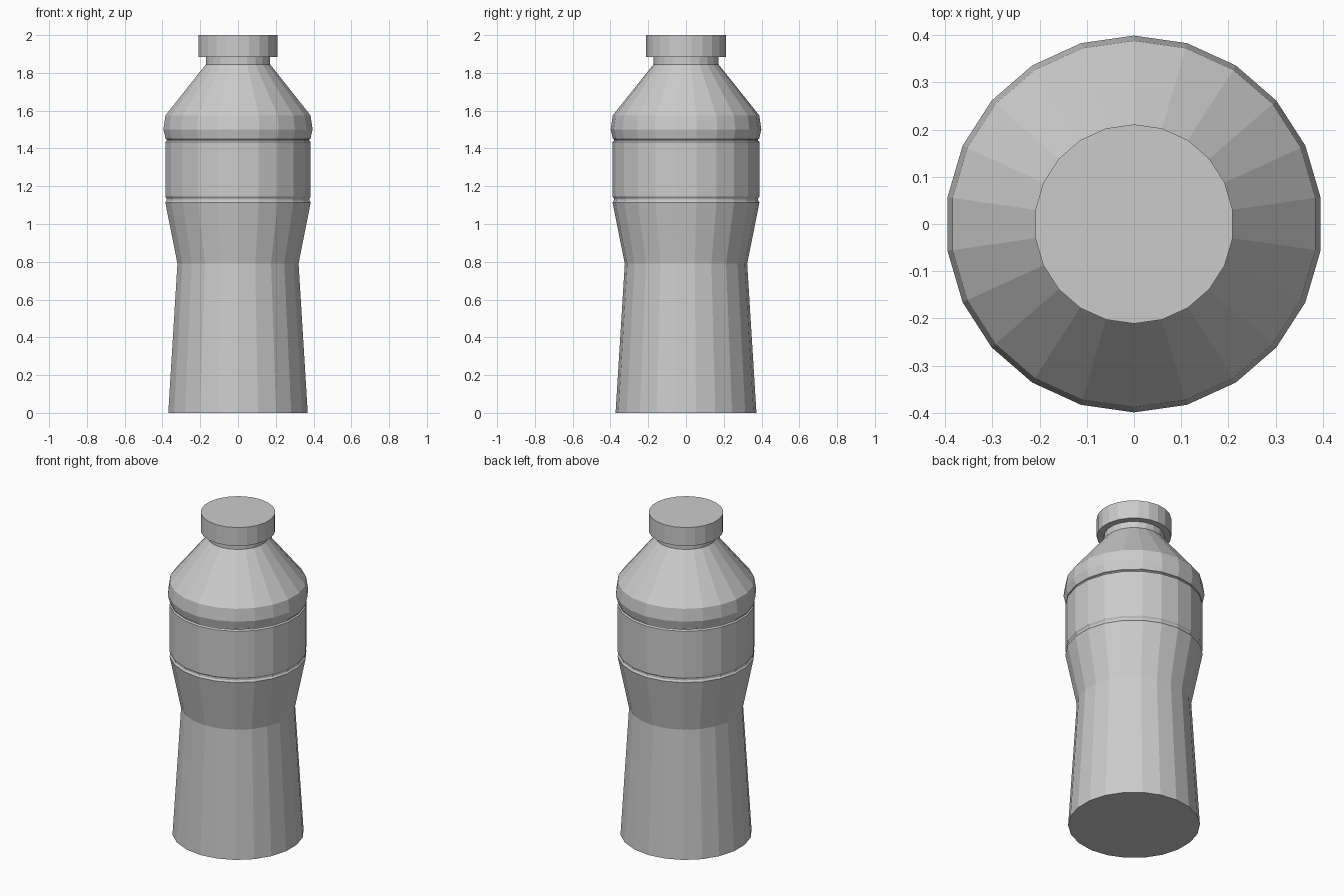
import bpy, bmesh, math

if "Cube" in bpy.data.objects:
    bpy.data.objects.remove(bpy.data.objects["Cube"])

SIDES = 22


def lathe(name, profile, cap_bottom=False, cap_top=False):
    """Revolve (radius, z) points into a flat-faced shell."""
    bm = bmesh.new()
    rings = []
    for r, z in profile:
        ring = []
        for i in range(SIDES):
            a = math.pi / 2 + 2 * math.pi * i / SIDES
            ring.append(bm.verts.new((r * math.cos(a), r * math.sin(a), z)))
        rings.append(ring)
    for lo, hi in zip(rings, rings[1:]):
        for i in range(SIDES):
            j = (i + 1) % SIDES
            bm.faces.new((lo[i], lo[j], hi[j], hi[i]))
    if cap_bottom:
        bm.faces.new(rings[0][::-1])
    if cap_top:
        bm.faces.new(rings[-1])
    mesh = bpy.data.meshes.new(name)
    bm.to_mesh(mesh)
    bm.free()
    obj = bpy.data.objects.new(name, mesh)
    bpy.context.collection.objects.link(obj)
    return obj


# Bottle: tapered base, waist, grooved label band, shoulder and neck
lathe("bottle_body", [
    (0.373, 0.0), (0.324, 0.79),
    (0.389, 1.115), (0.382, 1.125), (0.382, 1.135), (0.389, 1.145),
    (0.389, 1.435), (0.381, 1.442), (0.381, 1.447), (0.387, 1.45),
    (0.399, 1.50), (0.388, 1.575),
    (0.172, 1.845), (0.172, 1.885),
], cap_bottom=True)

# Screw cap: underside ring, side wall and flat top
lathe("cap", [(0.172, 1.885), (0.211, 1.885), (0.211, 2.0)], cap_top=True)
